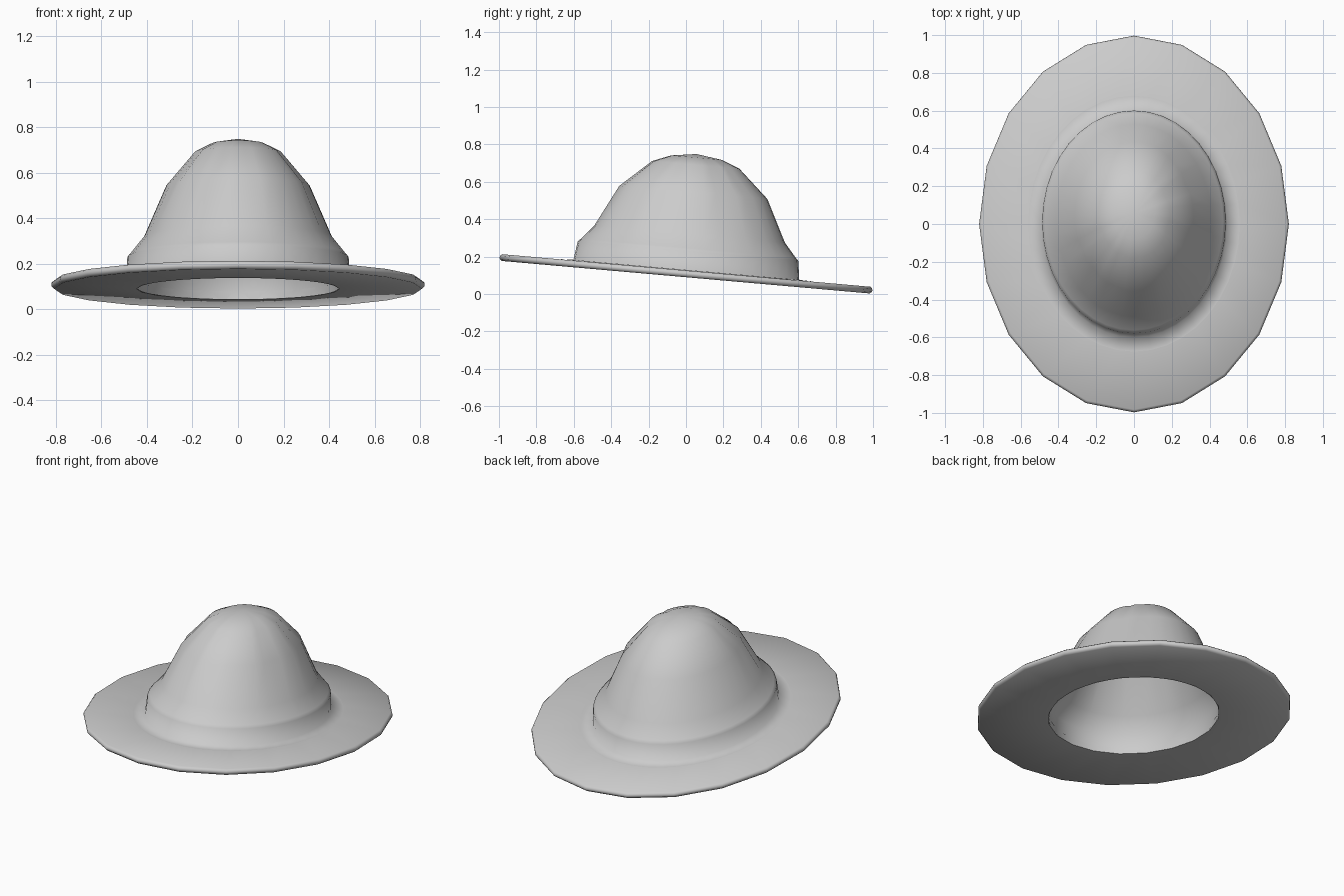
import bpy, bmesh, math
from mathutils import Matrix

if "Cube" in bpy.data.objects:
    bpy.data.objects.remove(bpy.data.objects["Cube"])

# whole hat leans down toward the back
TILT = Matrix.Translation((0, 0, 0.108)) @ Matrix.Rotation(math.radians(-5.05), 4, 'X')

# fold creases in the felt: (angle in degrees, depth)
FOLDS = [(28, .07), (48, .045), (-18, .05), (205, .06), (228, .07), (250, .05), (278, .03)]


def fold(deg, amount):
    s = 0
    for a, d in FOLDS:
        diff = (deg - a + 180) % 360 - 180
        s += d * math.exp(-(diff / 6.0) ** 2)
    return 1 - s * amount


def lathe(name, rows, sides, apex=None, closed=False, angle=60):
    """Oval rings of (rx, ry, z, fold amount), optionally capped to a point or looped."""
    bm = bmesh.new()
    rings = []
    for rx, ry, z, f in rows:
        ring = []
        for i in range(sides):
            a = 2 * math.pi * i / sides + math.pi / 2
            k = fold(math.degrees(a), f)
            ring.append(bm.verts.new((rx * k * math.cos(a), ry * k * math.sin(a), z)))
        rings.append(ring)
    pairs = list(zip(rings, rings[1:]))
    if closed:
        pairs.append((rings[-1], rings[0]))
    for lo, hi in pairs:
        for i in range(sides):
            j = (i + 1) % sides
            bm.faces.new((lo[i], lo[j], hi[j], hi[i]))
    if apex is not None:
        top = bm.verts.new((0, 0, apex))
        for i in range(sides):
            bm.faces.new((rings[-1][i], rings[-1][(i + 1) % sides], top))
    bmesh.ops.transform(bm, matrix=TILT, verts=bm.verts)
    if closed:
        bmesh.ops.recalc_face_normals(bm, faces=bm.faces)
    mesh = bpy.data.meshes.new(name)
    bm.to_mesh(mesh)
    bm.free()
    ob = bpy.data.objects.new(name, mesh)
    bpy.context.collection.objects.link(ob)
    bpy.ops.object.select_all(action='DESELECT')
    ob.select_set(True)
    bpy.context.view_layer.objects.active = ob
    bpy.ops.object.shade_smooth_by_angle(angle=math.radians(angle))
    return ob


# brim: twenty-sided flat oval with a rounded edge
T = 0.018
lathe("brim", [(.445, .545, -T, 0), (.808, .988, -T, 0), (.818, .998, -.009, 0),
               (.82, 1.001, 0, 0), (.818, .998, .009, 0), (.808, .988, T, 0),
               (.445, .545, T, 0)], 20, closed=True, angle=50)

# crown: soft flare at the base, upright band, then the domed top
lathe("crown", [(.56, .68, T + .001, 0), (.492, .606, T + .004, 0), (.486, .592, .122, 0),
                (.472, .576, .138, 0), (.412, .512, .213, .1), (.315, .398, .437, .6),
                (.19, .235, .585, 1), (.112, .135, .624, .4)], 40, apex=.643, angle=85)

# lining: inside surface of the band and dome
lining = lathe("lining", [(.44, .54, -T, 0), (.447, .552, .105, 0), (.385, .48, .19, 0),
                          (.285, .365, .415, .4), (.17, .21, .552, .8),
                          (.1, .12, .588, .4)], 40, apex=.605, angle=60)
lining.data.flip_normals()
